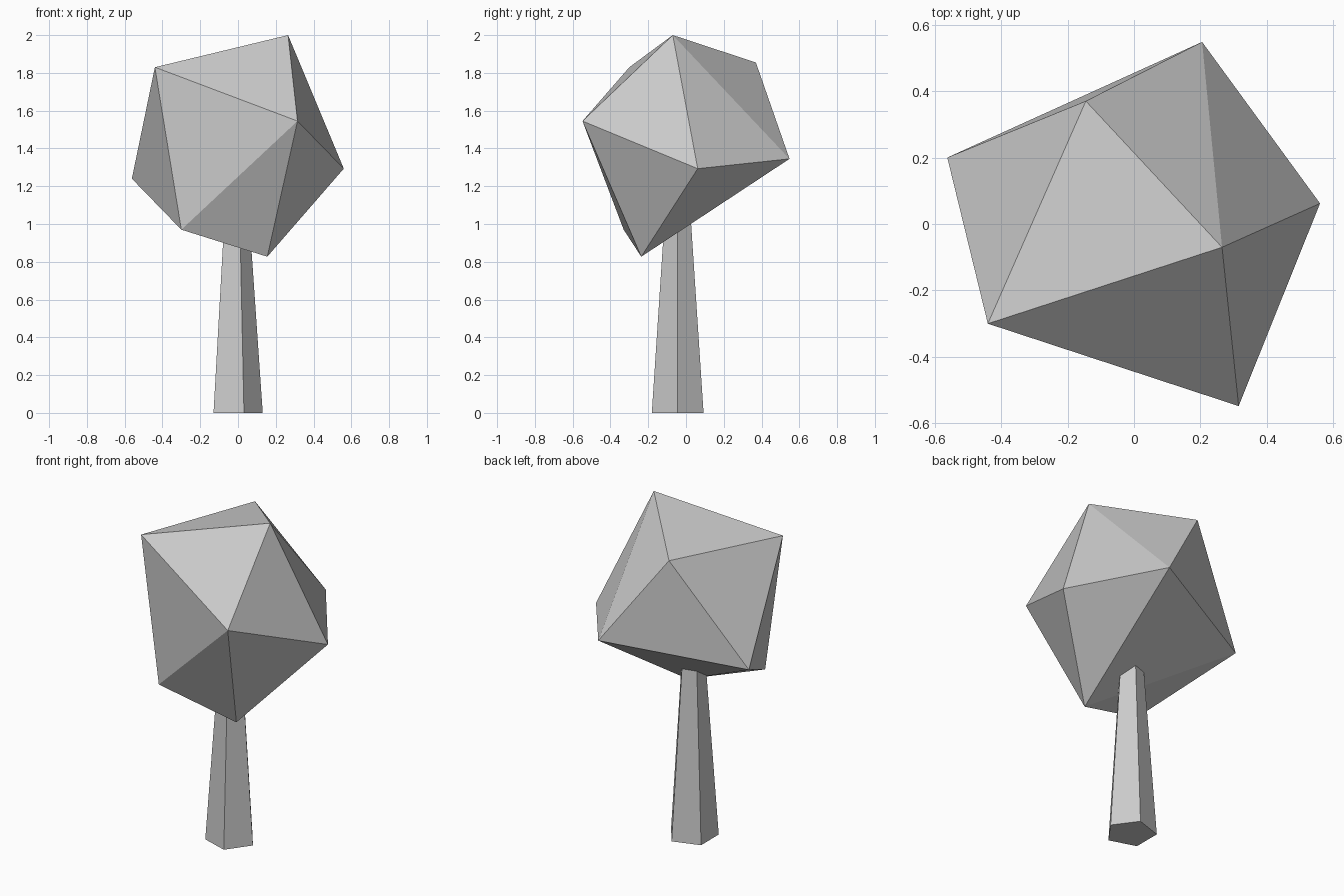
import bpy, bmesh, math

if "Cube" in bpy.data.objects:
    bpy.data.objects.remove(bpy.data.objects["Cube"])

# Trunk: tapered five-sided post, one corner facing +x, top end inside the crown
TRUNK_H = 1.1
bpy.ops.mesh.primitive_cone_add(vertices=5, radius1=0.144, radius2=0.068, depth=TRUNK_H,
                                location=(-0.013, -0.044, TRUNK_H / 2),
                                rotation=(0, 0, -math.pi / 2))
bpy.context.object.name = "trunk"

# Crown: irregular faceted boulder shape, the convex hull of its nine corners
corners = [
    (0.265, -0.07, 2.0), (-0.145, 0.37, 1.855), (-0.44, -0.30, 1.83),   # upper
    (0.315, -0.548, 1.545), (0.56, 0.062, 1.293),                       # middle
    (0.205, 0.548, 1.345), (-0.562, 0.20, 1.24),
    (-0.30, -0.33, 0.97), (0.155, -0.237, 0.827),                       # lower
]
bm = bmesh.new()
for c in corners:
    bm.verts.new(c)
bmesh.ops.convex_hull(bm, input=bm.verts[:])
bmesh.ops.recalc_face_normals(bm, faces=bm.faces[:])
mesh = bpy.data.meshes.new("crown")
bm.to_mesh(mesh)
bm.free()
bpy.context.collection.objects.link(bpy.data.objects.new("crown", mesh))
